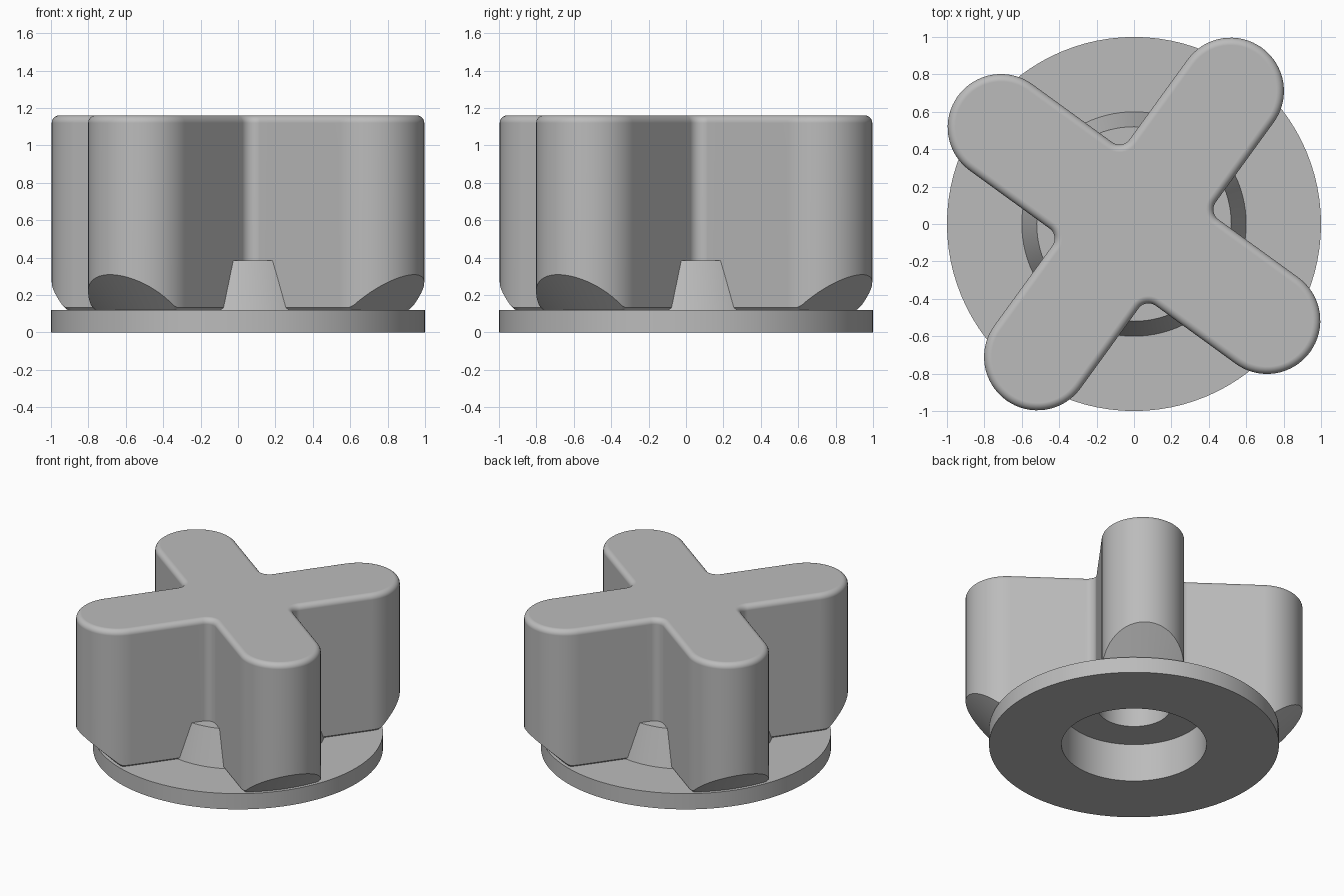
import bpy, bmesh
from math import sin, cos, pi, radians, hypot

if "Cube" in bpy.data.objects:
    bpy.data.objects.remove(bpy.data.objects["Cube"])

ARM_R, ARM_D, FILLET = 0.285, 0.879, 0.065   # arm half width, tip centre, inner corner
BASE_Z, TOP_Z, ROUND = 0.12, 1.16, 0.04
ANGLE = radians(54)

grey = bpy.data.materials.new("light grey plastic")
grey.use_nodes = True
colour = (0.5, 0.5, 0.5, 1)
grey.diffuse_color = colour
grey.node_tree.nodes["Principled BSDF"].inputs["Base Color"].default_value = colour


def arc(cx, cy, r, start, end, n):
    steps = [radians(start + (end - start) * i / n) for i in range(n + 1)]
    return [(cx + r * cos(a), cy + r * sin(a)) for a in steps]


def outline(inset):
    """Four-armed cross with rounded tips and filleted corners."""
    w, c = ARM_R - inset, ARM_R + FILLET
    arm = [(0.42, -w), (0.52, -w)] + arc(ARM_D, 0, w, -90, 90, 32)
    arm += [(0.52, w), (0.42, w)] + arc(c, c, FILLET + inset, 270, 180, 10)
    pts = []
    for k in range(4):
        t = ANGLE + k * pi / 2
        pts += [(x * cos(t) - y * sin(t), x * sin(t) + y * cos(t)) for x, y in arm]
    return pts


def make(name, loops, cap=False):
    """Bridge equal-length closed loops, first to last."""
    bm = bmesh.new()
    rings = [[bm.verts.new(p) for p in loop] for loop in loops]
    n = len(rings[0])
    for a, b in zip(rings, rings[1:]):
        for j in range(n):
            k = (j + 1) % n
            bm.faces.new((a[j], a[k], b[k], b[j]))
    if cap:
        bm.faces.new(rings[-1])
    bmesh.ops.remove_doubles(bm, verts=bm.verts, dist=0.0001)
    mesh = bpy.data.meshes.new(name)
    bm.to_mesh(mesh)
    bm.free()
    mesh.materials.append(grey)
    obj = bpy.data.objects.new(name, mesh)
    bpy.context.collection.objects.link(obj)
    bpy.ops.object.select_all(action='DESELECT')
    obj.select_set(True)
    bpy.context.view_layer.objects.active = obj
    bpy.ops.object.shade_smooth_by_angle(angle=radians(28))
    mod = obj.modifiers.new("even shading", 'WEIGHTED_NORMAL')
    mod.keep_sharp = True
    return obj


# Cross handle: undercut cone below the tips, straight walls, rounded top rim
EDGE, CONE_R = 0.012, 0.975


def foot(x, y):
    r = hypot(x, y)
    s = min(1, CONE_R / r)
    return (x * s, y * s, 0.3 if r < 0.56 else BASE_Z)


def wall_start(x, y):
    r = hypot(x, y)
    z = 0.3 if r < 0.56 else max(BASE_Z + EDGE, BASE_Z + r - CONE_R)
    return (x, y, z)


loops = [[foot(x, y) for x, y in outline(EDGE)],
         [wall_start(x, y) for x, y in outline(0)]]
for i in range(7):
    a = i / 6 * pi / 2
    z = TOP_Z - ROUND + ROUND * sin(a)
    loops.append([(x, y, z) for x, y in outline(ROUND * (1 - cos(a)))])
make("cross_handle", loops, cap=True)

# Base disc with tapered collar, stepped recess and blind bore
profile = [(0, 0.9), (0.25, 0.9), (0.25, 0.29), (0.5, 0.29), (0.5, 0), (1, 0),
           (1, BASE_Z), (0.6, BASE_Z), (0.52, 0.385), (0.3, 0.385)]
SEG = 96
make("base_and_collar", [[(r * cos(2 * pi * j / SEG), r * sin(2 * pi * j / SEG), z)
                          for j in range(SEG)] for r, z in profile])
